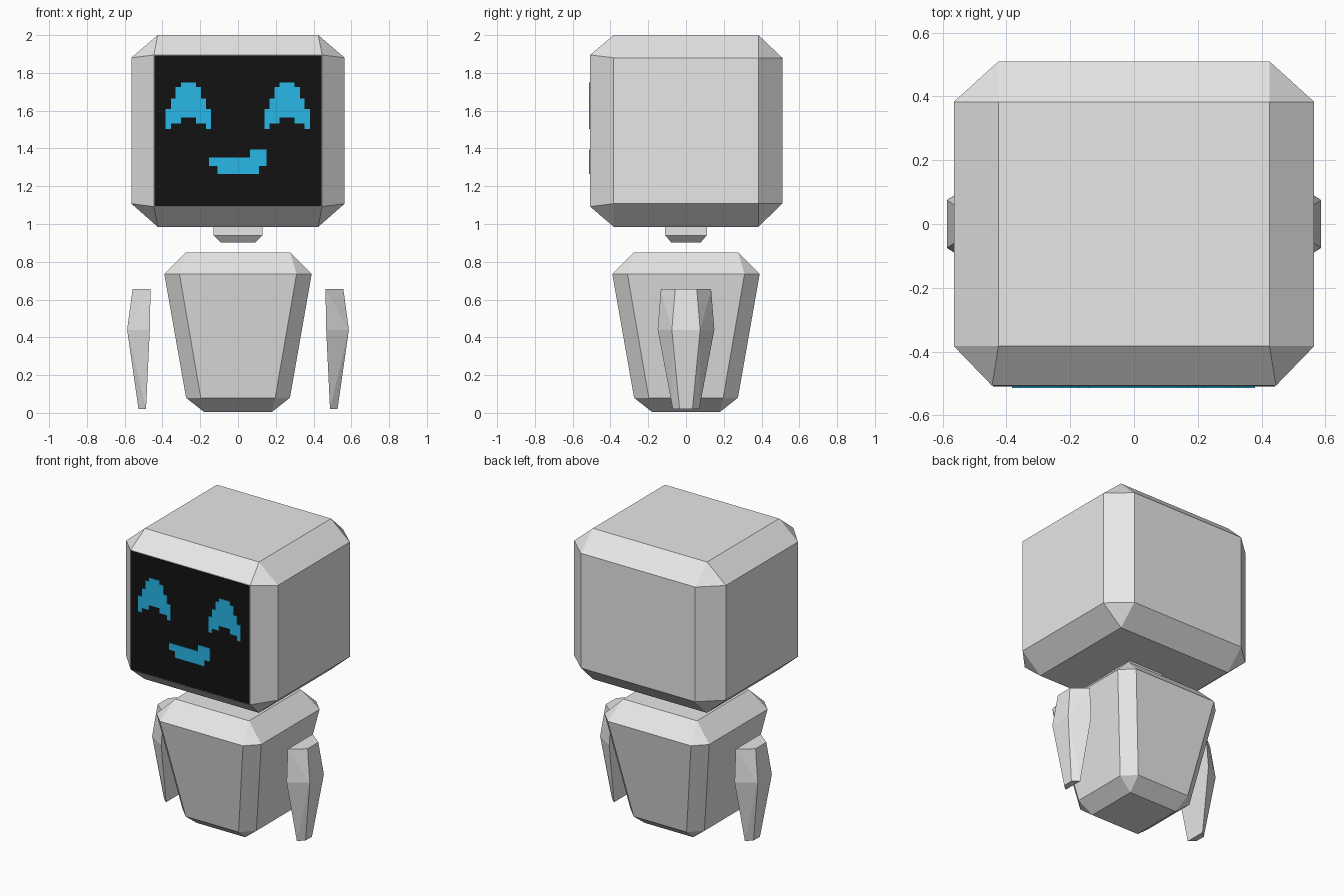
import bpy, bmesh, math

cube = bpy.data.objects.get("Cube")
if cube:
    bpy.data.objects.remove(cube, do_unlink=True)


def material(name, rgb):
    m = bpy.data.materials.new(name)
    m.use_nodes = True
    m.diffuse_color = (*rgb, 1)
    m.node_tree.nodes["Principled BSDF"].inputs["Base Color"].default_value = (*rgb, 1)
    return m


SHELL = material("light grey shell", (0.8, 0.8, 0.8))
BLACK = material("black screen", (0.006, 0.006, 0.006))
CYAN = material("cyan display", (0.026, 0.56, 0.94))


def finish(name, bm, mat):
    bmesh.ops.recalc_face_normals(bm, faces=bm.faces[:])
    mesh = bpy.data.meshes.new(name)
    bm.to_mesh(mesh)
    bm.free()
    mesh.materials.append(mat)
    ob = bpy.data.objects.new(name, mesh)
    bpy.context.collection.objects.link(ob)
    return ob


def hull(name, points, mat):
    """Convex faceted solid around the given points."""
    bm = bmesh.new()
    for p in points:
        bm.verts.new(p)
    bmesh.ops.convex_hull(bm, input=bm.verts[:])
    bmesh.ops.dissolve_limit(bm, angle_limit=math.radians(0.6),
                             verts=bm.verts[:], edges=bm.edges[:])
    return finish(name, bm, mat)


def plate(name, outline, y_back, y_front, mat):
    """Thin plate from an outline in x and z."""
    bm = bmesh.new()
    face = bm.faces.new([bm.verts.new((x, y_back, z)) for x, z in outline])
    new = bmesh.ops.extrude_face_region(bm, geom=[face])["geom"]
    bmesh.ops.translate(bm, vec=(0, y_front - y_back, 0),
                        verts=[v for v in new if isinstance(v, bmesh.types.BMVert)])
    return finish(name, bm, mat)


def rect(x, y, z):
    return [(sx * x, sy * y, z) for sx in (-1, 1) for sy in (-1, 1)]


def octagon(outer, inner, z):
    return rect(outer, inner, z) + rect(inner, outer, z)


# Head: chamfered block with a slightly larger front panel
head = rect(0.425, 0.383, 2.0) + rect(0.425, 0.383, 0.985)
head += rect(0.565, 0.383, 1.88) + rect(0.565, 0.383, 1.108)
for s in (-1, 1):
    head += [(s * 0.425, 0.51, z) for z in (1.88, 1.108)]
    head += [(s * 0.445, -0.507, z) for z in (1.895, 1.092)]
hull("head", head, SHELL)

# Neck stub with tapered underside
hull("neck", rect(0.13, 0.11, 1.02) + rect(0.13, 0.11, 0.94) + rect(0.09, 0.078, 0.902), SHELL)

# Body: tapering block with chamfered edges
hull("body", rect(0.275, 0.275, 0.85) + octagon(0.39, 0.31, 0.735)
     + octagon(0.275, 0.197, 0.08) + rect(0.18, 0.18, 0.005), SHELL)

# Arms: trapezoid sections (z, inner x, outer x, inner half depth, outer half depth)
ARM = [(0.655, 0.463, 0.558, 0.133, 0.057),
       (0.44, 0.467, 0.587, 0.15, 0.075),
       (0.02, 0.487, 0.527, 0.07, 0.034)]
for side, s in (("left", 1), ("right", -1)):
    pts = []
    for z, xi, xo, di, do in ARM:
        for f in (-1, 1):
            pts += [(s * xi, f * di, z), (s * xo, f * do, z)]
    hull(side + "_arm", pts, SHELL)

# Screen
plate("screen", [(-0.442, 1.095), (0.442, 1.095), (0.442, 1.892), (-0.442, 1.892)],
      -0.506, -0.509, BLACK)

# Stepped arch eyes, mirrored from a half outline
HALF = [(0.04, 1.565), (0.04, 1.532), (0.093, 1.532), (0.093, 1.502), (0.12, 1.502),
        (0.12, 1.61), (0.093, 1.61), (0.093, 1.665), (0.067, 1.665), (0.067, 1.725),
        (0.04, 1.725), (0.04, 1.75)]
for side, cx in (("left", 0.26), ("right", -0.263)):
    outline = [(cx + x, z) for x, z in HALF] + [(cx - x, z) for x, z in reversed(HALF)]
    plate(side + "_eye", outline, -0.508, -0.514, CYAN)

# Stepped crooked smile
MOUTH = [(-0.153, 1.352), (0.063, 1.352), (0.063, 1.395), (0.15, 1.395), (0.15, 1.306),
         (0.11, 1.306), (0.11, 1.264), (-0.109, 1.264), (-0.109, 1.306), (-0.153, 1.306)]
plate("mouth", MOUTH, -0.508, -0.514, CYAN)
